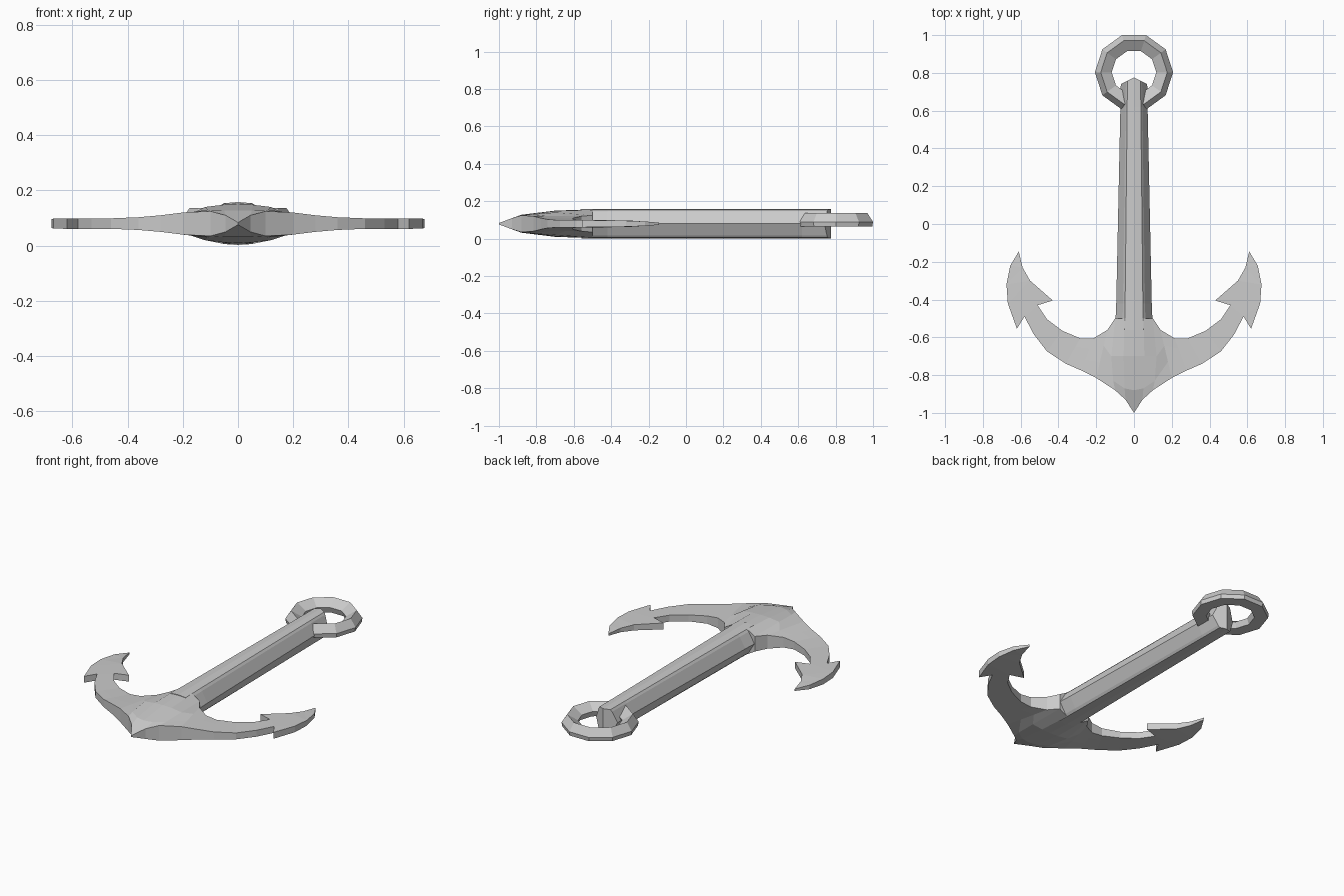
import bpy, bmesh, math

if "Cube" in bpy.data.objects:
    bpy.data.objects.remove(bpy.data.objects["Cube"])

ZC = 0.08  # mid plane of the flat-lying anchor


def make(name, bm, mirror=False):
    bmesh.ops.remove_doubles(bm, verts=bm.verts, dist=0.0005)
    bmesh.ops.recalc_face_normals(bm, faces=bm.faces)
    me = bpy.data.meshes.new(name)
    bm.to_mesh(me)
    bm.free()
    ob = bpy.data.objects.new(name, me)
    bpy.context.collection.objects.link(ob)
    if mirror:
        mod = ob.modifiers.new("Mirror", 'MIRROR')
        mod.merge_threshold = 0.001
    return ob


def loft(bm, rings, closed=False):
    n = len(rings[0])
    for a, b in zip(rings, rings[1:] + (rings[:1] if closed else [])):
        for i in range(n):
            j = (i + 1) % n
            bm.faces.new((a[i], a[j], b[j], b[i]))


# Shank: ridged, tapering bar with a wedge-shaped end
bm = bmesh.new()
quarter = [(0.0, 0.078), (0.5, 0.074), (0.62, 0.062), (1.0, 0.0)]
right = quarter + [(x, -z) for x, z in quarter[-2::-1]]
section = right + [(-x, z) for x, z in right[-2:0:-1]]
rings = []
for y, w, wedge in ((-0.56, 0.1, 0), (-0.42, 0.094, 0), (0.62, 0.072, 0), (0.775, 0.07, 0.5)):
    rings.append([bm.verts.new((x * w, y - wedge * abs(x * w), ZC + z)) for x, z in section])
loft(bm, rings)
for r in (rings[0], rings[-1]):
    c = bm.verts.new((0, r[0].co.y, ZC))
    for i in range(len(r)):
        bm.faces.new((r[i], r[(i + 1) % len(r)], c))
make("shank", bm)

# Crown and arms: stations from the centre outward, each with (x, y, half thickness)
stations = [
    [(0, -1.0, 0.004), (0, -0.88, 0.048), (0, -0.7, 0.07), (0, -0.5, 0.077)],
    [(0.045, -0.93, 0.03), (0.05, -0.87, 0.048), (0.055, -0.7, 0.068), (0.05, -0.5, 0.074)],
    [(0.1, -0.88, 0.045), (0.11, -0.83, 0.05), (0.12, -0.7, 0.06), (0.1, -0.5, 0.045)],
]
for o, i, h in (((0.2, -0.815), (0.14, -0.56), 0.04),
                ((0.28, -0.775), (0.215, -0.605), 0.03),
                ((0.36, -0.74), (0.285, -0.605), 0.023),
                ((0.46, -0.675), (0.38, -0.565), 0.019),
                ((0.53, -0.585), (0.46, -0.505), 0.019),
                ((0.58, -0.49), (0.51, -0.43), 0.019)):
    stations.append([(o[0] + (i[0] - o[0]) * t / 3, o[1] + (i[1] - o[1]) * t / 3, h)
                     for t in range(4)])
bm = bmesh.new()
rings = [[bm.verts.new((x, y, ZC + h)) for x, y, h in s] +
         [bm.verts.new((x, y, ZC - h)) for x, y, h in reversed(s)] for s in stations]
loft(bm, rings)
make("crown_and_arms", bm, True)

# Flukes: barbed crescent plates thinning to the tip
outline = [(0.61, -0.145, 0.006), (0.655, -0.22, 0.012), (0.675, -0.32, 0.016),
           (0.668, -0.42, 0.018), (0.62, -0.555, 0.019), (0.58, -0.49, 0.019),
           (0.51, -0.43, 0.019), (0.43, -0.405, 0.019), (0.55, -0.3, 0.017),
           (0.59, -0.23, 0.012)]
bm = bmesh.new()
top = [bm.verts.new((x, y, ZC + h)) for x, y, h in outline]
low = [bm.verts.new((x, y, ZC - h)) for x, y, h in outline]
loft(bm, [top, low])
caps = [bm.faces.new(top), bm.faces.new(low[::-1])]
bmesh.ops.triangulate(bm, faces=caps)
make("flukes", bm, True)

# Ring: ten-sided loop with a five-sided section
bm = bmesh.new()
profile = [(0.203, 0.066), (0.207, 0.09), (0.176, 0.136), (0.118, 0.1), (0.13, 0.066)]
rings = []
for k in range(10):
    a = math.radians(36 * k)
    rings.append([bm.verts.new((r * math.cos(a), 0.803 + r * math.sin(a), z)) for r, z in profile])
loft(bm, rings, True)
make("shackle_ring", bm)
